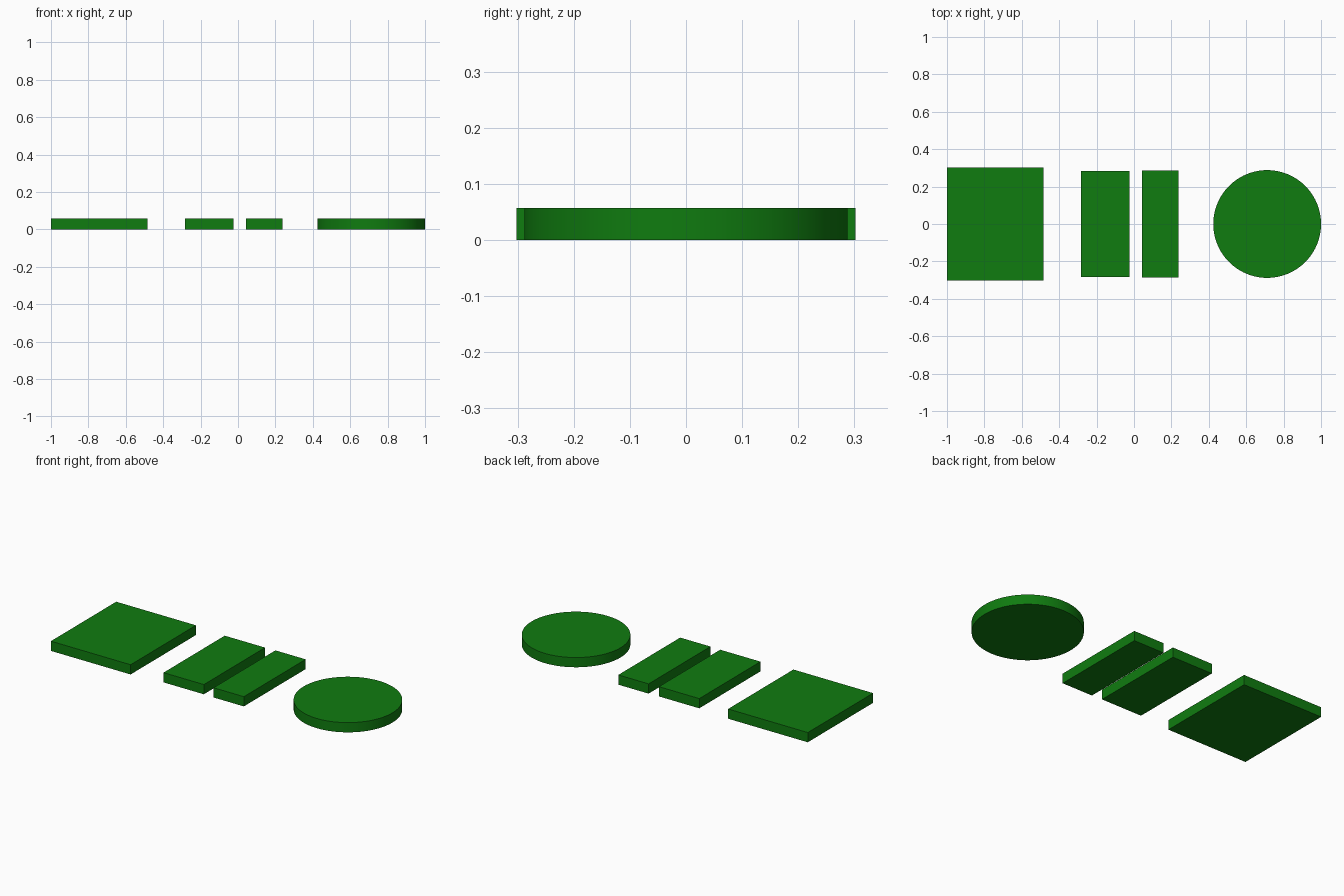
import bpy

if "Cube" in bpy.data.objects:
    bpy.data.objects.remove(bpy.data.objects["Cube"])

H = 0.057  # shared thickness of every piece

green = bpy.data.materials.new("green")
green.diffuse_color = (0.005, 0.2, 0.005, 1)
green.use_nodes = True
green.node_tree.nodes["Principled BSDF"].inputs["Base Color"].default_value = green.diffuse_color


def plate(name, x0, x1, half_depth):
    bpy.ops.mesh.primitive_cube_add(size=1, location=((x0 + x1) / 2, 0, H / 2))
    ob = bpy.context.object
    ob.name = name
    ob.scale = (x1 - x0, 2 * half_depth, H)
    bpy.ops.object.transform_apply(location=False, rotation=False, scale=True)
    ob.data.materials.append(green)


# Flat rectangular plates, left to right
plate("wide_plate", -1.0, -0.484, 0.302)
plate("medium_plate", -0.284, -0.023, 0.283)
plate("narrow_plate", 0.042, 0.238, 0.286)

# Round plate with a smooth rim
R = 0.288
bpy.ops.mesh.primitive_cylinder_add(vertices=96, radius=R, depth=H,
                                    location=(1 - R, 0, H / 2))
disc = bpy.context.object
disc.name = "round_plate"
disc.data.materials.append(green)
bpy.ops.object.shade_smooth_by_angle()
